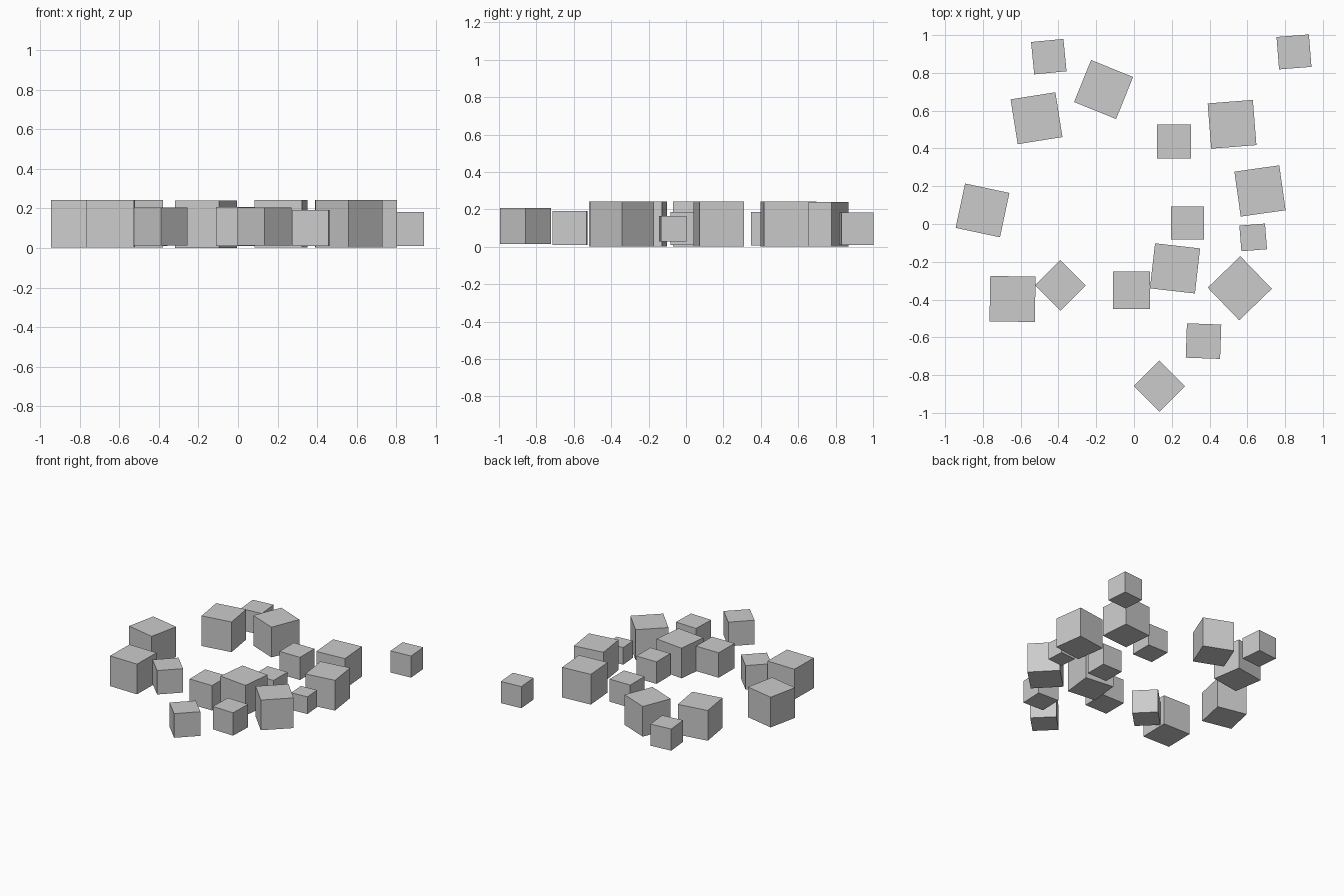
import bpy
from math import radians


def add_cube(name, x, y, size, angle, bottom):
    """Upright cube turned about the vertical axis."""
    bpy.ops.mesh.primitive_cube_add(
        size=size, location=(x, y, bottom + size / 2), rotation=(0, 0, radians(angle)))
    bpy.context.object.name = name


# Large cubes, resting on the floor: x, y, rotation
large = [
    (-0.161, 0.712, -22), (-0.516, 0.56, 9), (0.519, 0.528, 4.5),
    (0.667, 0.175, 8), (-0.802, 0.072, -12), (0.217, -0.235, -6.5),
    (0.56, -0.34, 44), (-0.643, -0.397, -1),
]
for i, (x, y, angle) in enumerate(large):
    add_cube(f"large_cube_{i + 1}", x, y, 0.24, angle, 0.002 if i else 0.0)

# Smaller cubes, slightly raised: x, y, size, rotation, bottom
small = [
    (-0.451, 0.886, 0.172, 5.5, 0.01), (0.847, 0.911, 0.172, 4.5, 0.01),
    (0.212, 0.437, 0.18, 0, 0.006), (0.283, 0.005, 0.175, 0, 0.01),
    (0.631, -0.071, 0.136, 4.5, 0.027), (-0.39, -0.325, 0.19, -45, 0.014),
    (-0.013, -0.35, 0.198, 0, 0.01), (0.368, -0.62, 0.182, -2, 0.01),
    (0.134, -0.858, 0.192, 45, 0.014),
]
for i, (x, y, size, angle, bottom) in enumerate(small):
    add_cube(f"small_cube_{i + 1}", x, y, size, angle, bottom)
